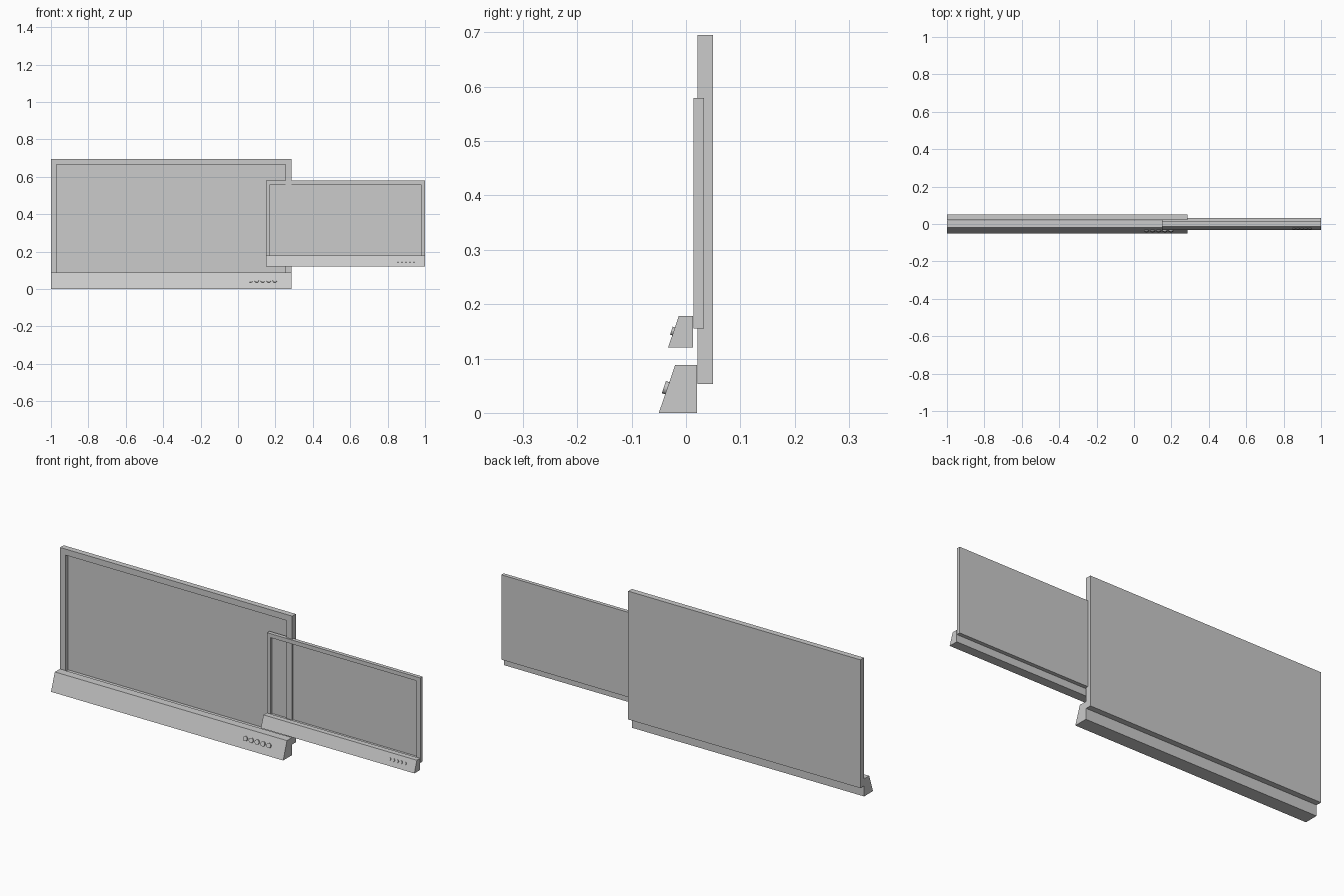
import bpy, bmesh, math
from mathutils import Matrix, Vector

if "Cube" in bpy.data.objects:
    bpy.data.objects.remove(bpy.data.objects["Cube"])

def finish(name, bm):
    bmesh.ops.recalc_face_normals(bm, faces=bm.faces)
    me = bpy.data.meshes.new(name)
    bm.to_mesh(me)
    bm.free()
    ob = bpy.data.objects.new(name, me)
    bpy.context.collection.objects.link(ob)
    return ob

def board(prefix, x0, z0, s):
    """Framed board with a sloped rail and five round knobs, scaled by s."""
    place = Matrix.Translation((x0, 0, z0)) @ Matrix.Scale(s, 4)
    width = 1.285

    # panel with recessed screen
    lo, hi = Vector((0, 0.0215, 0.053)), Vector((width, 0.05, 0.695))
    bm = bmesh.new()
    bmesh.ops.create_cube(bm, size=1, matrix=place @ Matrix.Translation((lo + hi) / 2)
                          @ Matrix.Diagonal((*(hi - lo), 1)))
    bm.normal_update()
    front = min(bm.faces, key=lambda f: f.calc_center_median().y)
    bmesh.ops.inset_region(bm, faces=[front], thickness=0.043 * s)
    ext = bmesh.ops.extrude_discrete_faces(bm, faces=[front])
    bmesh.ops.translate(bm, verts=ext["faces"][0].verts, vec=(0, 0.02 * s, 0))
    finish(prefix + "_panel", bm)

    # sloped rail along the bottom
    profile = [(-0.05, 0), (0.02, 0), (0.02, 0.088), (-0.02, 0.088)]
    bm = bmesh.new()
    face = bm.faces.new([bm.verts.new(place @ Vector((0, y, z))) for y, z in profile])
    ext = bmesh.ops.extrude_face_region(bm, geom=[face], use_keep_orig=True)
    bmesh.ops.translate(bm, vec=(width * s, 0, 0),
                        verts=[g for g in ext["geom"] if isinstance(g, bmesh.types.BMVert)])
    finish(prefix + "_rail", bm)

    # knobs set square to the slope
    tilt = Matrix.Rotation(math.pi / 2 - math.atan2(0.03, 0.088), 4, 'X')
    bm = bmesh.new()
    for i in range(5):
        pos = Matrix.Translation((1.067 + 0.0325 * i, -0.0365, 0.046))
        bmesh.ops.create_cone(bm, cap_ends=True, segments=16, radius1=0.0118,
                              radius2=0.0118, depth=0.009, matrix=place @ pos @ tilt)
    ob = finish(prefix + "_knobs", bm)
    bpy.ops.object.select_all(action='DESELECT')
    ob.select_set(True)
    bpy.context.view_layer.objects.active = ob
    bpy.ops.object.shade_smooth_by_angle(angle=math.radians(35))

board("large_screen", -1.0, 0.0, 1.0)
board("small_screen", 0.15, 0.12, 0.661)
